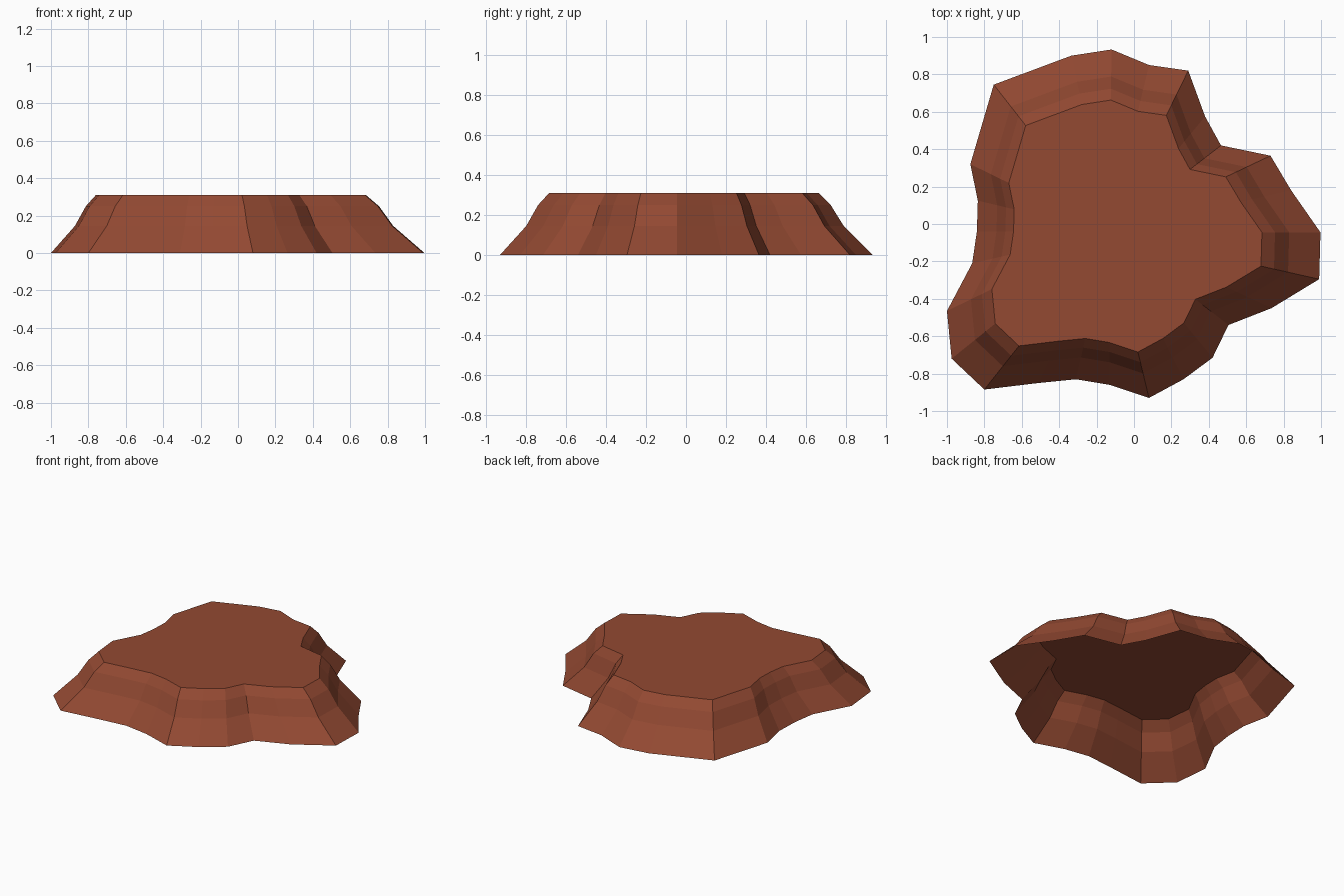
import bpy, bmesh

if "Cube" in bpy.data.objects:
    bpy.data.objects.remove(bpy.data.objects["Cube"])

# Rock colour
rock = bpy.data.materials.new("red_brown_rock")
rock.diffuse_color = (0.292, 0.067, 0.032, 1)
rock.use_nodes = True
rock.node_tree.nodes["Principled BSDF"].inputs["Base Color"].default_value = rock.diffuse_color

# Footprint of the mesa, anticlockwise from the rear tip
BASE = [(-.12, .933), (-.335, .90), (-.75, .745), (-.875, .32), (-.835, .125),
        (-.84, -.04), (-.865, -.21), (-1, -.465), (-.975, -.72), (-.80, -.885),
        (-.51, -.85), (-.31, -.83), (-.13, -.86), (.08, -.93), (.265, -.83),
        (.42, -.715), (.505, -.54), (.735, -.45), (.99, -.295), (.997, -.045),
        (.84, .18), (.73, .365), (.465, .42), (.38, .575), (.29, .82), (.08, .85)]
CENTRE = (-.133, -.043)
# Each terrace: height and scale of the footprint about the centre
RINGS = [(0, 1), (.145, .852), (.25, .785), (.31, .723)]

bm = bmesh.new()
rings = [[bm.verts.new((CENTRE[0] + (x - CENTRE[0]) * k,
                        CENTRE[1] + (y - CENTRE[1]) * k, z)) for x, y in BASE]
         for z, k in RINGS]

# Sloping cliff walls (the underside stays open)
n = len(BASE)
for low, high in zip(rings, rings[1:]):
    for i in range(n):
        j = (i + 1) % n
        bm.faces.new((low[i], low[j], high[j], high[i]))
# Flat plateau
bm.faces.new(rings[-1])

bm.normal_update()
bmesh.ops.recalc_face_normals(bm, faces=bm.faces)
plateau = max(bm.faces, key=lambda f: f.calc_center_median().z)
if plateau.normal.z < 0:
    bmesh.ops.reverse_faces(bm, faces=bm.faces)

mesh = bpy.data.meshes.new("mesa")
bm.to_mesh(mesh)
bm.free()
mesh.materials.append(rock)
mesa = bpy.data.objects.new("mesa", mesh)
bpy.context.collection.objects.link(mesa)
